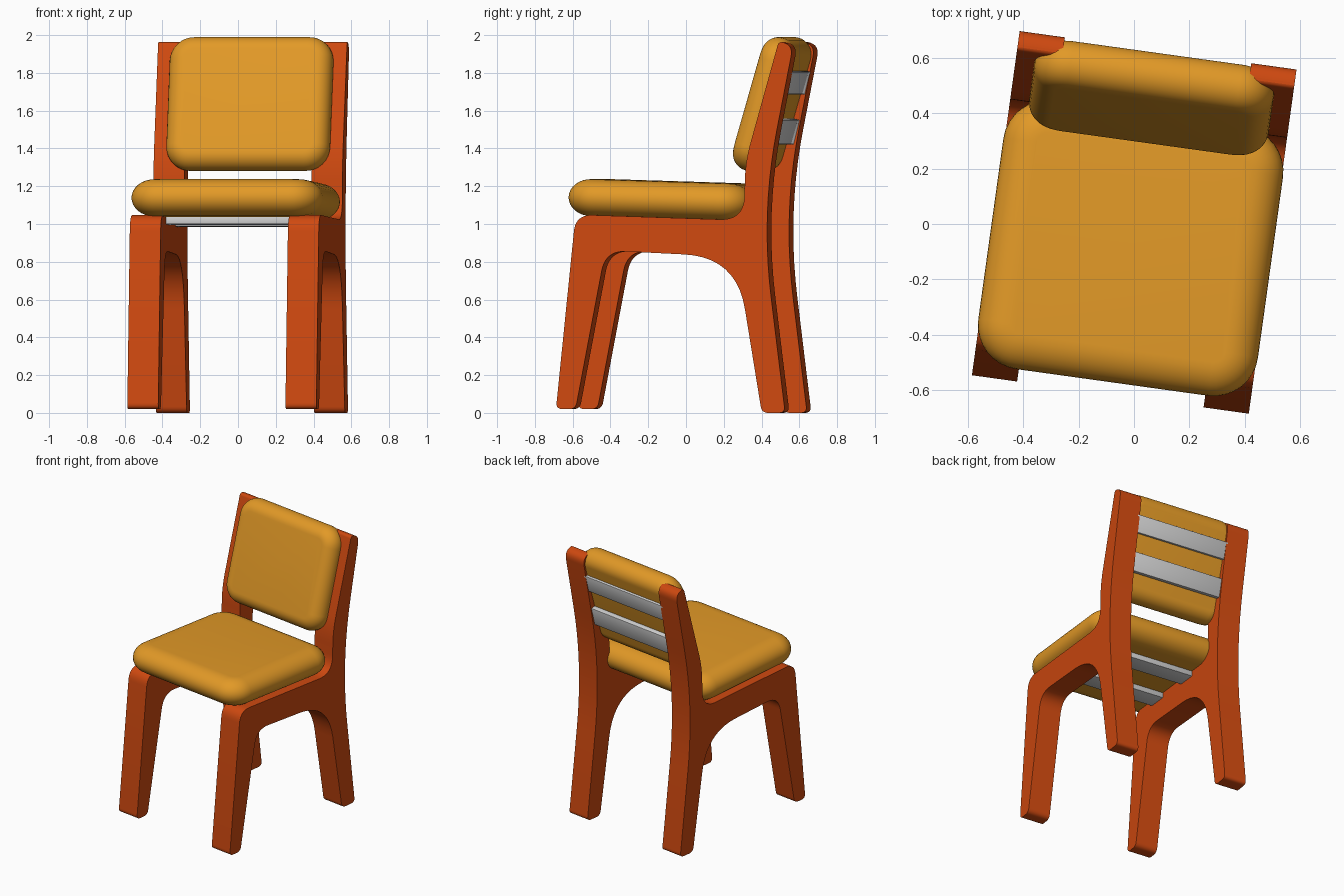
import bpy, bmesh, math
from mathutils import Matrix, Vector

cube = bpy.data.objects.get("Cube")
if cube:
    bpy.data.objects.remove(cube, do_unlink=True)

# The whole chair stands slightly turned
TURN = Matrix.Rotation(math.radians(-7.9), 4, "Z")


def material(name, color):
    mat = bpy.data.materials.new(name)
    mat.use_nodes = True
    mat.diffuse_color = (*color, 1)
    mat.node_tree.nodes["Principled BSDF"].inputs["Base Color"].default_value = (*color, 1)
    return mat


orange = material("orange_wood", (0.62, 0.066, 0.005))
gold = material("gold_fabric", (0.76, 0.32, 0.02))
grey = material("grey_slat", (0.62, 0.62, 0.62))


def finish(bm, name, mat, matrix, angle=35):
    bmesh.ops.recalc_face_normals(bm, faces=bm.faces)
    mesh = bpy.data.meshes.new(name)
    bm.to_mesh(mesh)
    bm.free()
    mesh.transform(TURN @ matrix)
    mesh.materials.append(mat)
    obj = bpy.data.objects.new(name, mesh)
    bpy.context.collection.objects.link(obj)
    bpy.ops.object.select_all(action="DESELECT")
    obj.select_set(True)
    bpy.context.view_layer.objects.active = obj
    bpy.ops.object.shade_smooth_by_angle(angle=math.radians(angle))
    return obj


def placed(y, z, tilt):
    return Matrix.Translation((0, y, z)) @ Matrix.Rotation(math.radians(tilt), 4, "X")


def fillet(corners, steps=10):
    """Round every corner (y, z, radius) of a closed outline."""
    pts = []
    for i, (y, z, r) in enumerate(corners):
        p = Vector((y, z))
        before = Vector(corners[i - 1][:2])
        after = Vector(corners[(i + 1) % len(corners)][:2])
        a = p + (before - p).normalized() * r
        b = p + (after - p).normalized() * r
        for s in range(steps + 1):
            t = s / steps
            pts.append(a * (1 - t) ** 2 + p * 2 * t * (1 - t) + b * t * t)
    return pts


def cushion(name, hx, hy, hz, corner, rim, matrix, rings=16, steps=8):
    """Stack of rounded rectangles with a soft elliptical rim."""
    bm = bmesh.new()
    loops = []
    for k in range(rings + 1):
        a = math.radians(-90 + 180 * k / rings)
        inset = rim * (1 - math.cos(a))
        r = corner - inset
        loop = []
        for q, (sx, sy) in enumerate([(1, 1), (-1, 1), (-1, -1), (1, -1)]):
            for s in range(steps + 1):
                t = math.radians(90 * (q + s / steps))
                loop.append(bm.verts.new((sx * (hx - corner) + r * math.cos(t),
                                          sy * (hy - corner) + r * math.sin(t),
                                          hz * math.sin(a))))
        loops.append(loop)
    for low, high in zip(loops, loops[1:]):
        for i in range(len(low)):
            bm.faces.new((low[i - 1], low[i], high[i], high[i - 1]))
    bm.faces.new(loops[0])
    bm.faces.new(loops[-1])
    return finish(bm, name, gold, matrix, 60)


def slat(name, height, thick, matrix):
    bm = bmesh.new()
    bmesh.ops.create_cube(bm, size=1, matrix=Matrix.Diagonal((0.72, height, thick, 1)))
    bmesh.ops.bevel(bm, geom=bm.edges[:], offset=0.005, segments=2, affect="EDGES", profile=0.5)
    finish(bm, name, grey, matrix)


# Side frames: front leg, seat rail, back post and rear leg in one outline
outline = fillet([
    (-0.625, 0.02, 0.035), (-0.52, 1.05, 0.09),
    (0.38, 1.02, 0.13), (0.387, 1.33, 0.1),
    (0.565, 1.965, 0.02), (0.645, 1.955, 0.07),
    (0.47, 1.06, 0.45), (0.6, 0, 0.035),
    (0.475, 0, 0.035), (0.34, 0.825, 0.28),
    (-0.36, 0.86, 0.11), (-0.52, 0.02, 0.035),
])
for side, label in ((1, "left"), (-1, "right")):
    bm = bmesh.new()
    face = bm.faces.new([bm.verts.new((side * 0.34, y, z)) for y, z in outline])
    ext = bmesh.ops.extrude_face_region(bm, geom=[face])
    new = [v for v in ext["geom"] if isinstance(v, bmesh.types.BMVert)]
    bmesh.ops.translate(bm, verts=new, vec=(side * 0.165, 0, 0))
    finish(bm, label + "_side_frame", orange, Matrix())

# Cushions
cushion("seat_cushion", 0.51, 0.49, 0.098, 0.16, 0.12, placed(-0.088, 1.128, -1.8))
cushion("back_cushion", 0.437, 0.365, 0.087, 0.13, 0.085, placed(0.46, 1.635, 74))

# Slats behind the back cushion and under the seat
slat("upper_back_slat", 0.125, 0.04, placed(0.582, 1.75, 76))
slat("lower_back_slat", 0.135, 0.04, placed(0.524, 1.49, 76))
slat("front_seat_slat", 0.14, 0.04, placed(-0.25, 1.017, -1.8))
slat("rear_seat_slat", 0.14, 0.04, placed(0.115, 1.005, -1.8))
